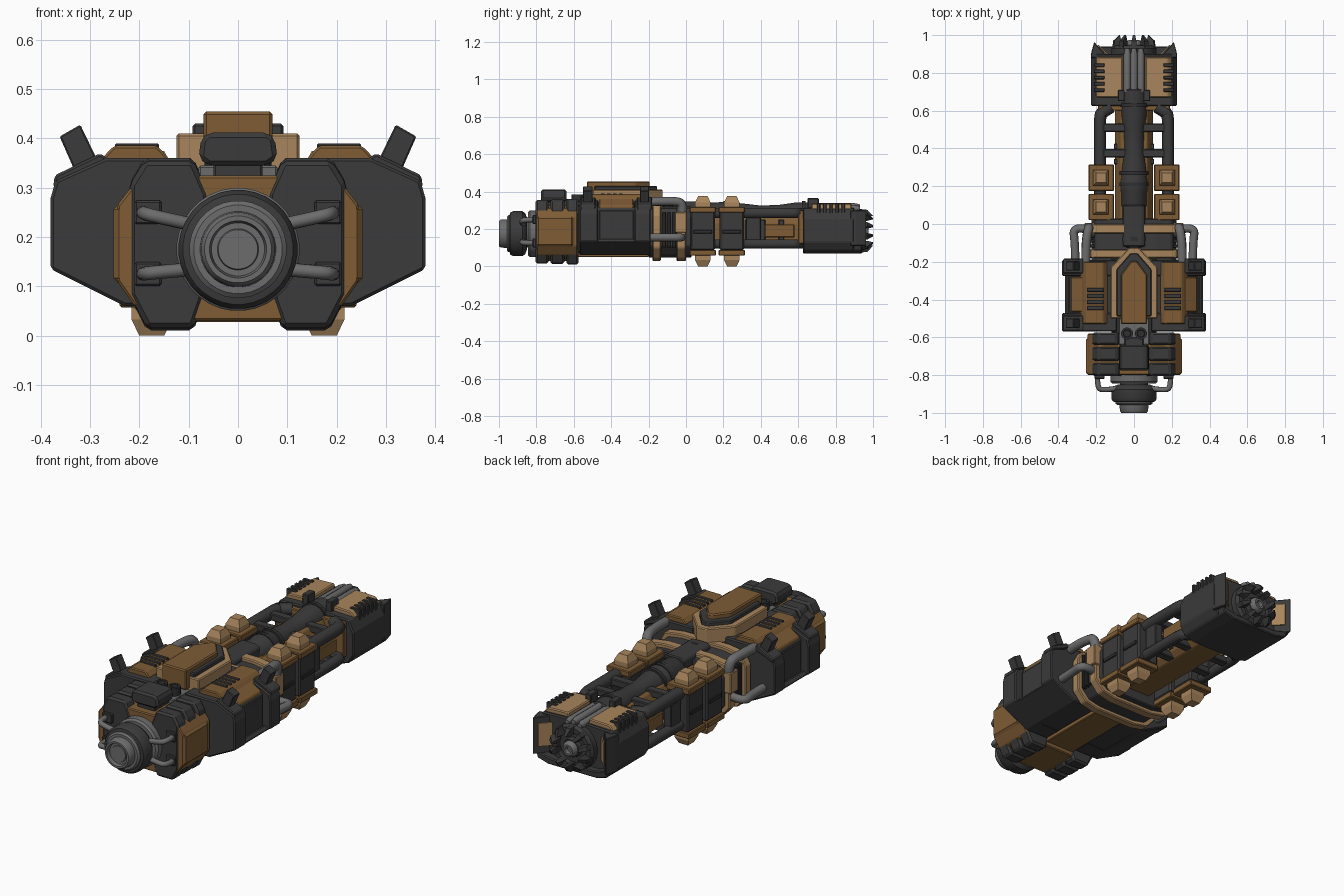
import bpy, bmesh, math
from mathutils import Vector

if "Cube" in bpy.data.objects:
    bpy.data.objects.remove(bpy.data.objects["Cube"])

def material(name, c):
    m = bpy.data.materials.new(name)
    m.diffuse_color = (*c, 1)
    m.use_nodes = True
    m.node_tree.nodes["Principled BSDF"].inputs["Base Color"].default_value = m.diffuse_color
    return m

DARK = material("charcoal", (0.043, 0.043, 0.043))
BLACK = material("near_black", (0.03, 0.03, 0.03))
TAN = material("tan", (0.39, 0.235, 0.108))
BROWN = material("brown", (0.21, 0.108, 0.036))
GRAY = material("steel_gray", (0.15, 0.15, 0.15))

def finish(name, bm, mat, mirror=False, bevel=0, smooth=False):
    bmesh.ops.recalc_face_normals(bm, faces=bm.faces)
    me = bpy.data.meshes.new(name)
    for f in bm.faces:
        f.smooth = smooth
    bm.to_mesh(me)
    bm.free()
    me.materials.append(mat)
    if smooth:
        me.set_sharp_from_angle(angle=math.radians(35))
    ob = bpy.data.objects.new(name, me)
    bpy.context.collection.objects.link(ob)
    if mirror:
        ob.modifiers.new("mirror", 'MIRROR').use_mirror_merge = False
    if bevel:
        b = ob.modifiers.new("bevel", 'BEVEL')
        b.width, b.segments, b.limit_method = bevel, 1, 'ANGLE'
    return ob

def prism(name, mat, pts, axis, t0, t1, mirror=False, bevel=0.005):
    """Extrude a 2D profile along an axis."""
    place = {'x': lambda a, b, t: (t, a, b), 'y': lambda a, b, t: (a, t, b),
             'z': lambda a, b, t: (a, b, t)}[axis]
    bm = bmesh.new()
    lo = [bm.verts.new(place(a, b, t0)) for a, b in pts]
    hi = [bm.verts.new(place(a, b, t1)) for a, b in pts]
    bm.faces.new(lo)
    bm.faces.new(hi)
    for i in range(len(pts)):
        j = (i + 1) % len(pts)
        bm.faces.new((lo[i], lo[j], hi[j], hi[i]))
    return finish(name, bm, mat, mirror, bevel)

def box(name, mat, x0, x1, y0, y1, z0, z1, mirror=True, bevel=0.004):
    return prism(name, mat, [(x0, y0), (x1, y0), (x1, y1), (x0, y1)], 'z', z0, z1, mirror, bevel)

def sym(half):
    """Complete a right-half profile into a symmetric one."""
    return half + [(-a, b) for a, b in reversed(half)]

def lathe(name, mat, prof, zc, xc=0, n=32, mirror=False, axis='y'):
    """Revolve (position, radius) pairs round the y or z axis."""
    bm = bmesh.new()
    rings = []
    for p, r in prof:
        ring = []
        for i in range(n):
            a = 2 * math.pi * (i + .5) / n
            u, v = r * math.cos(a), r * math.sin(a)
            ring.append(bm.verts.new((xc + u, p, zc + v) if axis == 'y' else (xc + u, zc + v, p)))
        rings.append(ring)
    for r0, r1 in zip(rings, rings[1:]):
        for i in range(n):
            bm.faces.new((r0[i], r0[(i + 1) % n], r1[(i + 1) % n], r1[i]))
    bm.faces.new(rings[0])
    bm.faces.new(rings[-1])
    return finish(name, bm, mat, mirror, 0, n > 8)

def tube(name, mat, pts, r, order=3, res=2):
    """Mirrored pair of bent pipes."""
    for side, s in (("right", 1), ("left", -1)):
        cu = bpy.data.curves.new(name, 'CURVE')
        cu.dimensions, cu.bevel_depth, cu.bevel_resolution, cu.use_fill_caps = '3D', r, res, True
        sp = cu.splines.new('NURBS')
        sp.points.add(len(pts) - 1)
        for p, (x, y, z) in zip(sp.points, pts):
            p.co = (x * s, y, z, 1)
        sp.use_endpoint_u, sp.order_u, sp.resolution_u = True, order, 6
        cu.materials.append(mat)
        tmp = bpy.data.objects.new("tmp", cu)
        bpy.context.collection.objects.link(tmp)
        dg = bpy.context.evaluated_depsgraph_get()
        me = bpy.data.meshes.new_from_object(tmp.evaluated_get(dg))
        bpy.data.objects.remove(tmp)
        bpy.context.collection.objects.link(bpy.data.objects.new(f"{name}_{side}", me))

# Front nozzle
lathe("nozzle_collar", GRAY, [(-.79, .125), (-.835, .125), (-.845, .115), (-.845, .075), (-.88, .075)], .175)
lathe("nozzle_ring", DARK, [(-.85, .085), (-.86, .11), (-.875, .121), (-.925, .121), (-.94, .112), (-.944, .095)], .175)
lathe("nozzle_tip", GRAY, [(-.92, .099), (-.95, .099), (-.958, .09), (-.958, .077), (-.99, .075), (-1, .068),
                           (-1, .058), (-.98, .054), (-.98, .042), (-.985, .04)], .175)
for i, (za, zb) in enumerate([(.25, .225), (.125, .135)]):
    tube(f"nozzle_cable_{i}", GRAY, [(.19, -.78, za), (.2, -.87, za), (.15, -.88, (za + zb) / 2), (.09, -.87, zb)], .014)
    box(f"cable_socket_{i}", DARK, .155, .21, -.82, -.79, za - .024, za + .024)

# Front section: brown core and dark lobe slabs
prism("front_core", BROWN, sym([(.13, .03), (.21, .06), (.245, .11), (.245, .265), (.21, .31), (.13, .325)]), 'y', -.8, -.58)
box("front_side_plate", BROWN, .22, .253, -.8, -.6, .105, .268, bevel=.012)
lobe = [(.22, .08), (.22, .31), (.19, .36), (.09, .36), (.06, .29), (.06, .1), (.09, .01), (.185, .01)]
for i, (y0, y1, s) in enumerate([(-.805, -.735, .97), (-.725, -.65, .98), (-.64, -.575, 1)]):
    prism(f"front_lobe_{i}", DARK, [(a, .185 + (b - .185) * s) for a, b in lobe], 'y', y0, y1, True, .01)
box("front_spine", GRAY, -.08, .08, -.64, -.5, .28, .345, False)
box("pod_neck", DARK, -.05, .05, -.76, -.6, .31, .36, False)
prism("front_pod", DARK, sym([(.06, .345), (.08, .36), (.075, .40), (.06, .412)]), 'y', -.775, -.64, False, .014)
lathe("spine_port", BLACK, [(.33, .032), (.385, .032), (.385, .02), (.36, .018)], -.58, .037, 16, True, 'z')

# Engine pods
pod = [(.09, .06), (.23, .06), (.38, .135), (.38, .28), (.37, .315), (.27, .36), (.09, .36)]
prism("engine_middle", DARK, [(.09, .062), (.23, .062), (.335, .115), (.335, .31), (.27, .355), (.09, .355)], 'y', -.5, -.25, True)
prism("engine_front_shell", DARK, pod, 'y', -.57, -.47, True, .006)
prism("engine_rear_shell", DARK, pod, 'y', -.275, -.19, True, .006)
prism("engine_lower_skirt", DARK, [(.2, .06), (.23, .06), (.37, .13), (.35, .15)], 'y', -.5, -.25, True)
box("engine_side_panel", DARK, .32, .341, -.465, -.28, .12, .3)
prism("engine_top_plate", BROWN, [(.14, .34), (.29, .34), (.265, .372), (.25, .386), (.165, .386), (.14, .36)], 'y', -.53, -.2, True)
prism("engine_shoulder_plate", BROWN, [(.24, .34), (.33, .3), (.333, .325), (.26, .368)], 'y', -.465, -.28, True)
for i in range(4):
    box(f"engine_vent_{i}", DARK, .16, .25, -.455 + i * .032, -.435 + i * .032, .35, .39, bevel=.003)
box("engine_core", DARK, -.12, .12, -.58, -.18, .075, .33, False)
box("engine_belly_plate", BROWN, -.085, .085, -.58, -.2, .05, .08, False)
for i, y in enumerate((-.525, -.222)):
    prism(f"exhaust_{i}", DARK, [(.28, .345), (.325, .32), (.362, .404), (.32, .428)], 'y', y - .025, y + .025, True, .003)
    prism(f"exhaust_base_{i}", DARK, [(.25, .35), (.375, .3), (.372, .325), (.28, .37)], 'y', y - .04, y + .04, True)

# Layered arrow-shaped top cover
def arrow(w, y0, ys, tip):
    return sym([(w, y0), (w, ys), (w * .2, tip)])
prism("cover_base", TAN, arrow(.125, -.5, -.23, -.125), 'z', .33, .41)
prism("cover_channel", DARK, arrow(.092, -.49, -.24, -.155), 'z', .35, .43)
prism("cover_top", BROWN, arrow(.07, -.53, -.27, -.195), 'z', .35, .455, bevel=.006)

# Coupling frames between engine and long body
ring = sym([(.12, .028), (.2, .045), (.25, .1), (.25, .27), (.22, .325), (.13, .338)])
prism("coupling_frame_front", TAN, ring, 'y', -.18, -.135)
prism("coupling_frame_rear", TAN, ring, 'y', -.05, 0)
prism("coupling_core", DARK, [(a * .9, .185 + (b - .185) * .88) for a, b in ring], 'y', -.2, .03)
for i in range(3):
    box(f"coupling_rib_{i}", BLACK, .2, .238, -.125 + i * .026, -.108 + i * .026, .1, .29, bevel=.003)
box("coupling_bracket", TAN, .19, .262, -.06, .005, .18, .29)
tube("upper_pipe", GRAY, [(.235, -.02, .28), (.24, -.015, .34), (.25, -.07, .348), (.255, -.13, .348), (.255, -.22, .345)], .025)
tube("lower_pipe", GRAY, [(.24, -.03, .155), (.325, -.01, .155), (.312, -.1, .155), (.31, -.22, .155)], .022)

# Long body with barrel on top
prism("body_core", BROWN, sym([(.07, .1), (.1, .13), (.1, .23), (.07, .29)]), 'y', 0, .65)
for i, y in enumerate((.33, .41, .51)):
    box(f"body_rib_{i}", DARK, -.107, .107, y - .015, y + .015, .14, .25, False)
lathe("barrel", DARK, [(-.13, .05), (-.12, .068), (-.05, .068), (-.04, .06), (.08, .06), (.1, .07), (.17, .07),
                       (.18, .074), (.23, .074), (.24, .07), (.3, .066), (.4, .054), (.5, .058), (.58, .07), (.71, .07), (.72, .05)], .272, n=16)
for i, y in enumerate((-.09, .2, .26, .62)):
    lathe(f"barrel_band_{i}", BLACK, [(y, .06), (y, .078), (y + .02, .078), (y + .02, .06)], .272, n=16)
prism("barrel_saddle", DARK, sym([(.06, .29), (.058, .335), (.04, .347)]), 'y', -.12, .1)

# Side rails, cross bars and thin brown side panels
for i, (z, r) in enumerate([(.285, .032), (.12, .028)]):
    tube(f"side_rail_{i}", DARK, [(.18, -.01, z), (.18, .55, z), (.175, .585, z), (.12, .62, z)], r, 2, 1)
    for j, y in enumerate((.375, .51)):
        box(f"cross_bar_{i}_{j}", DARK, .04, .18, y - .022, y + .022, z - .018, z + .018)
box("rail_side_panel", BROWN, .15, .165, .42, .58, .155, .225)
box("rail_strut", DARK, .15, .195, .32, .4, .12, .28)

# Clamp blocks with tapered knobs above and below
for i, y in enumerate((.09, .245)):
    box(f"clamp_body_{i}", DARK, .105, .23, y - .065, y + .065, .085, .295, bevel=.008)
    box(f"clamp_band_{i}", BLACK, .2, .236, y - .05, y + .05, .175, .195, bevel=.003)
    for tag, f in (("top", lambda h: h), ("bottom", lambda h: .375 - h)):
        za, zb = sorted((f(.287), f(.318)))
        box(f"clamp_plate_{tag}_{i}", BROWN, .106, .24, y - .07, y + .07, za, zb)
        lathe(f"clamp_knob_{tag}_{i}", TAN, [(f(.31), .058), (f(.342), .058), (f(.375), .036)], y, .175, 4, True, 'z')

# Head housing
prism("head_shell", DARK, sym([(.14, .068), (.2, .085), (.228, .13), (.228, .25), (.2, .31), (.06, .315)]), 'y', .625, .9, bevel=.006)
prism("head_chin", DARK, sym([(.14, .068), (.2, .085), (.21, .12), (.12, .1)]), 'y', .88, .94)
prism("head_prong", DARK, [(.228, .88), (.226, .91), (.21, .965), (.195, .945), (.14, .88)], 'z', .11, .3, True, .003)
prism("prong_lining", TAN, [(.135, .885), (.193, .947), (.187, .949), (.13, .89)], 'z', .15, .27, True, 0)
prism("head_top_plate", TAN, [(.055, .3), (.195, .29), (.203, .305), (.178, .332), (.06, .336)], 'y', .67, .885, True)
box("head_collar", BROWN, .05, .19, .6, .64, .12, .3)
for i in range(5):
    box(f"head_vent_{i}", DARK, .155, .212, .7 + i * .033, .718 + i * .033, .265, .339, bevel=.003)
box("head_sight", DARK, .05, .085, .65, .71, .3, .365)
for i, x in enumerate((-.036, 0, .036)):
    lathe(f"head_pipe_{i}", GRAY, [(.7, .019), (.9, .019), (.93, .012)], .32 if x == 0 else .31, x, 12)

# Muzzle: stepped disc, hub and ring of claws
lathe("muzzle_disc", DARK, [(.88, .12), (.93, .12), (.945, .108), (.945, .085), (.925, .08), (.925, .05), (.95, .045)], .19, n=24)
lathe("muzzle_hub", GRAY, [(.91, .045), (.96, .04), (.975, .028), (.975, .018), (.955, .015)], .19, n=16)
for i in range(10):
    a = math.tau * (i + .5) / 10
    d, t = Vector((math.cos(a), 0, math.sin(a))), Vector((-math.sin(a), 0, math.cos(a)))
    bm = bmesh.new()
    for r, y, w in ((.118, .92, .014), (.078, .92, .014), (.112, .97, .012), (.075, .97, .012), (.08, 1, .006)):
        for s in (-1, 1):
            bm.verts.new(d * r + t * (w * s) + Vector((0, y, .19)))
    bmesh.ops.convex_hull(bm, input=bm.verts)
    finish(f"muzzle_claw_{i}", bm, BLACK if i % 2 else DARK)
